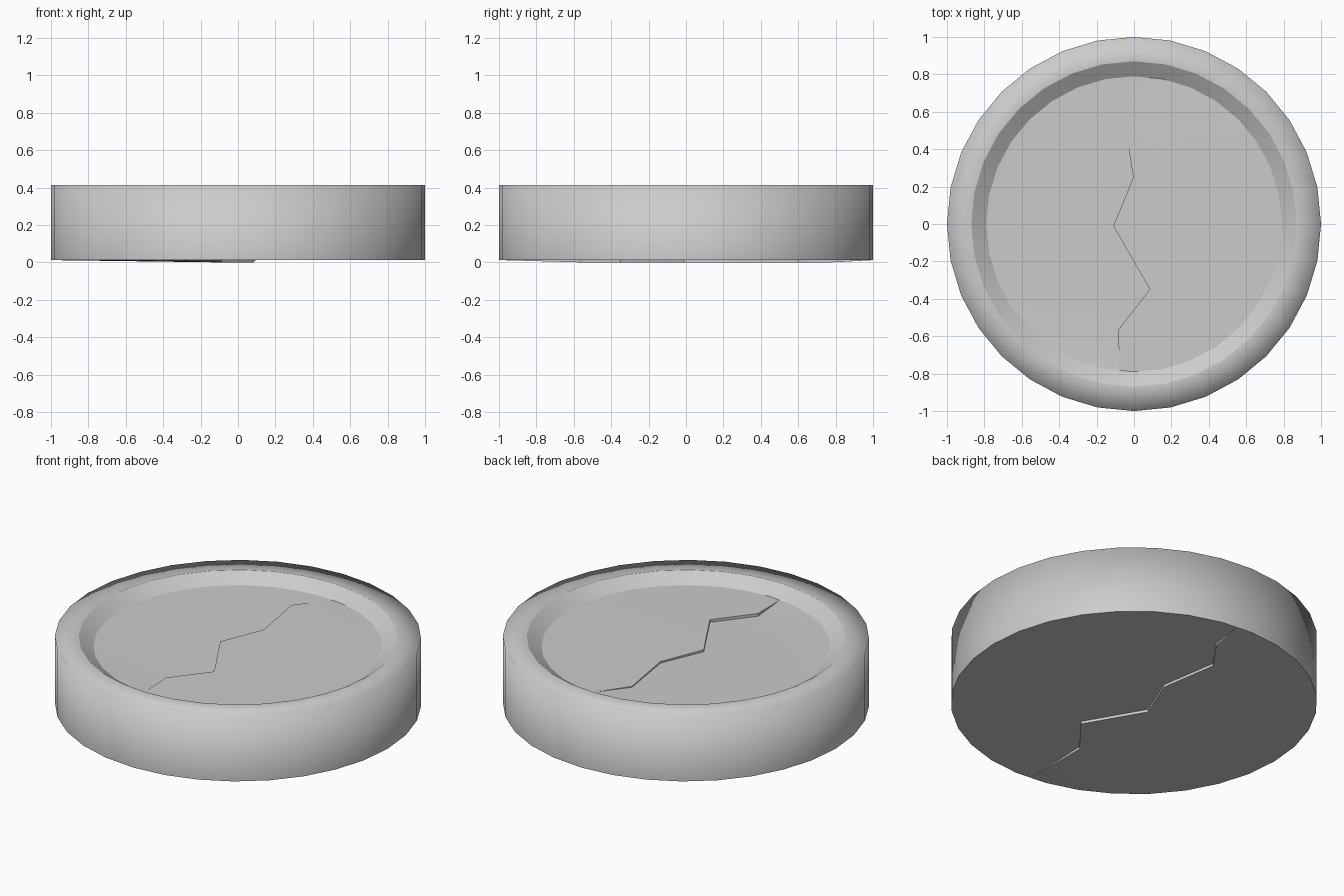
import bpy, bmesh, math

if "Cube" in bpy.data.objects:
    bpy.data.objects.remove(bpy.data.objects["Cube"])

SIDES = 32
STEP = 2 * math.pi / SIDES
BASE_Z, RIM_Z, FLOOR_Z = 0.012, 0.414, 0.36
# zigzag crack running front to back across the disc
CRACK = [(-0.085, -0.566), (0.085, -0.349), (-0.11, -0.012),
         (-0.004, 0.25), (-0.06, 0.6), (0.068, 0.78)]


def finish(name, bm):
    mesh = bpy.data.meshes.new(name)
    bm.to_mesh(mesh)
    bm.free()
    obj = bpy.data.objects.new(name, mesh)
    bpy.context.collection.objects.link(obj)
    return obj


def make_rim():
    """Outer wall, flat rim and sloped inner wall."""
    profile = [(1, BASE_Z), (1, RIM_Z), (0.87, RIM_Z), (0.79, FLOOR_Z)]
    bm = bmesh.new()
    rings = [[bm.verts.new((r * math.cos(i * STEP), r * math.sin(i * STEP), z))
              for i in range(SIDES)] for r, z in profile]
    for low, high in zip(rings, rings[1:]):
        for i in range(SIDES):
            j = (i + 1) % SIDES
            bm.faces.new((low[i], low[j], high[j], high[i])).smooth = True
    for i in range(SIDES):
        bm.edges.get((rings[2][i], rings[2][(i + 1) % SIDES])).smooth = False
    finish("rim", bm)


def make_plate(name, radius, z, facing_up):
    """Round plate split by the crack, the left half sagging below the right."""
    bm = bmesh.new()
    mid = radius * math.cos(STEP / 2)

    def on_circle(k, r):
        return bm.verts.new((r * math.cos(k * STEP), r * math.sin(k * STEP), z))

    front, back = on_circle(-8.5, mid), on_circle(7.5, mid)
    inner = [p for p in CRACK if math.hypot(*p) < radius * 0.95]
    left = [bm.verts.new((x, y, z - 0.012)) for x, y in inner]
    right = [bm.verts.new((x, y, z + 0.004)) for x, y in inner]
    right_arc = [on_circle(k, radius) for k in range(-8, 8)]
    left_arc = [on_circle(k, radius) for k in range(8, 24)]

    halves = [bm.faces.new([front] + right_arc + [back] + right[::-1]),
              bm.faces.new([back] + left_arc + [front] + left)]
    # step along the crack
    a, b = [front] + left + [back], [front] + right + [back]
    for i in range(len(a) - 1):
        quad = [a[i], a[i + 1], b[i + 1], b[i]]
        bm.faces.new(list(dict.fromkeys(quad)))
    if not facing_up:
        bmesh.ops.reverse_faces(bm, faces=bm.faces[:])
    bmesh.ops.triangulate(bm, faces=halves)
    for f in bm.faces:
        f.smooth = True
    for e in bm.edges:
        if len(e.link_faces) == 2 and e.calc_face_angle(0) > math.radians(30):
            e.smooth = False
    finish(name, bm)


make_rim()
make_plate("recessed_floor", 0.79, FLOOR_Z, True)
make_plate("underside", 1.0, BASE_Z, False)
